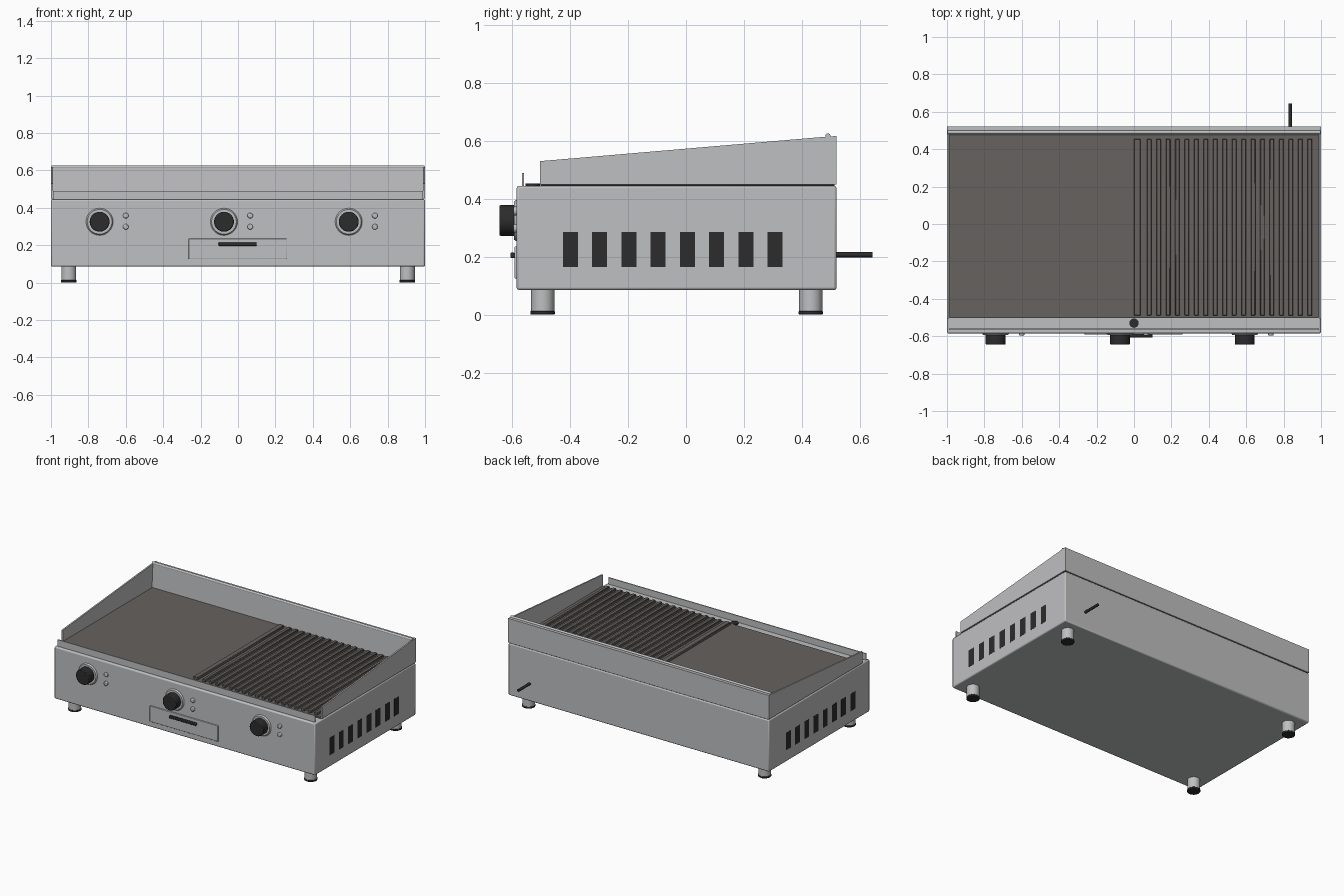
import bpy, bmesh, math
from mathutils import Matrix, Vector

if "Cube" in bpy.data.objects:
    bpy.data.objects.remove(bpy.data.objects["Cube"])


def material(name, rgb):
    m = bpy.data.materials.new(name)
    m.diffuse_color = (*rgb, 1)
    m.use_nodes = True
    m.node_tree.nodes["Principled BSDF"].inputs["Base Color"].default_value = m.diffuse_color
    return m


STEEL = material("brushed steel", (0.52, 0.525, 0.535))
IRON = material("cooking plate iron", (0.135, 0.122, 0.112))
BLACK = material("black plastic", (0.025, 0.025, 0.026))


def finish(name, bm, mat, bevel=0, segments=2):
    bmesh.ops.recalc_face_normals(bm, faces=bm.faces)
    me = bpy.data.meshes.new(name)
    bm.to_mesh(me)
    bm.free()
    me.materials.append(mat)
    ob = bpy.data.objects.new(name, me)
    bpy.context.collection.objects.link(ob)
    if bevel:
        mod = ob.modifiers.new("soft edges", 'BEVEL')
        mod.width, mod.segments = bevel, segments
        mod.limit_method = 'ANGLE'
    bpy.context.view_layer.objects.active = ob
    ob.select_set(True)
    bpy.ops.object.shade_smooth_by_angle(angle=math.radians(35))
    ob.select_set(False)
    return ob


def add_box(bm, x, y, z):
    size = [b - a for a, b in (x, y, z)]
    mid = [(a + b) / 2 for a, b in (x, y, z)]
    bmesh.ops.create_cube(bm, size=1, matrix=Matrix.Translation(mid) @ Matrix.Diagonal((*size, 1)))


def box(name, x, y, z, mat, bevel=0):
    bm = bmesh.new()
    add_box(bm, x, y, z)
    return finish(name, bm, mat, bevel)


def cylinder(name, start, end, r1, mat, r2=None, bevel=0, sides=32):
    a, b = Vector(start), Vector(end)
    rot = (b - a).to_track_quat('Z', 'Y').to_matrix().to_4x4()
    bm = bmesh.new()
    bmesh.ops.create_cone(bm, cap_ends=True, segments=sides, radius1=r1,
                          radius2=r1 if r2 is None else r2, depth=(b - a).length,
                          matrix=Matrix.Translation((a + b) / 2) @ rot)
    return finish(name, bm, mat, bevel)


def extrude_yz(name, profile, x0, x1, mat):
    """Extrude a side profile of (y, z) points along x."""
    bm = bmesh.new()
    face = bm.faces.new([bm.verts.new((x0, y, z)) for y, z in profile])
    ext = bmesh.ops.extrude_face_region(bm, geom=[face])
    verts = [v for v in ext["geom"] if isinstance(v, bmesh.types.BMVert)]
    bmesh.ops.translate(bm, verts=verts, vec=(x1 - x0, 0, 0))
    return finish(name, bm, mat)


# Housing and the narrow seam under the splash guard
box("housing", (-1, 1), (-0.585, 0.52), (0.085, 0.445), STEEL, 0.008)
box("guard_seam", (-0.992, 0.992), (-0.5, 0.513), (0.44, 0.451), BLACK)

# Splash guard: sloping sides, back wall and rolled rim
for side, x0, x1 in (("left", -1, -0.99), ("right", 0.99, 1)):
    extrude_yz(side + "_splash_guard",
               [(-0.505, 0.45), (0.52, 0.45), (0.52, 0.617), (0.465, 0.613), (-0.505, 0.53)],
               x0, x1, STEEL)
extrude_yz("back_splash_guard",
           [(0.472, 0.449), (0.52, 0.449), (0.52, 0.616), (0.482, 0.616)], -0.99, 0.99, STEEL)
cylinder("rolled_rim", (-0.998, 0.49, 0.617), (0.998, 0.49, 0.617), 0.009, STEEL, sides=16)

# Front lip and grease drain
box("front_lip", (-0.988, 0.988), (-0.567, -0.56), (0.44, 0.49), STEEL)
cylinder("grease_drain", (0, -0.53, 0.44), (0, -0.53, 0.453), 0.025, BLACK)

# Cooking plate, smooth on the left half
box("cooking_plate", (-0.987, 0.987), (-0.503, 0.472), (0.44, 0.455), IRON)

# Raised ribs on the right half
bm = bmesh.new()
add_box(bm, (0, 0.036), (-0.49, 0.455), (0.45, 0.472))
for i in range(18):
    x = 0.081 + i * 0.0505
    add_box(bm, (x - 0.012, x + 0.012), (-0.49, 0.455), (0.45, 0.472))
finish("grill_ribs", bm, IRON, 0.003, 1)

# Control knobs with bezels and indicator lamps
for n, x in enumerate((-0.74, -0.075, 0.592), 1):
    cylinder(f"knob_bezel_{n}", (x, -0.58, 0.325), (x, -0.594, 0.325), 0.076, STEEL, 0.066, sides=48)
    cylinder(f"control_knob_{n}", (x, -0.59, 0.325), (x, -0.645, 0.325), 0.053, BLACK, bevel=0.005, sides=40)
    for level, z in (("lower", 0.298), ("upper", 0.358)):
        cylinder(f"{level}_lamp_{n}", (x + 0.14, -0.58, z), (x + 0.14, -0.596, z), 0.015, STEEL,
                 bevel=0.005, sides=20)

# Grease drawer and handle
box("grease_drawer", (-0.264, 0.26), (-0.592, -0.58), (0.125, 0.235), STEEL, 0.003)
box("drawer_handle", (-0.105, 0.1), (-0.607, -0.59), (0.196, 0.214), BLACK, 0.004)

# Side vents, as thin plates on both sides
for side, sx in (("left", -1), ("right", 1)):
    bm = bmesh.new()
    for i in range(8):
        y = -0.399 + i * 0.101
        add_box(bm, sorted((sx * 0.997, sx * 1.001)), (y - 0.026, y + 0.026), (0.165, 0.285))
    finish(side + "_vents", bm, BLACK)

# Feet with rubber pads
for sx in (-1, 1):
    for y, row in ((-0.495, "front"), (0.431, "back")):
        name = f"{row}_{'left' if sx < 0 else 'right'}"
        cylinder(name + "_foot", (sx * 0.905, y, 0.01), (sx * 0.905, y, 0.09), 0.04, STEEL)
        cylinder(name + "_pad", (sx * 0.905, y, 0), (sx * 0.905, y, 0.013), 0.042, BLACK, bevel=0.003)

# Power cable
cylinder("power_cable", (0.835, 0.51, 0.207), (0.835, 0.645, 0.207), 0.009, BLACK, sides=16)
